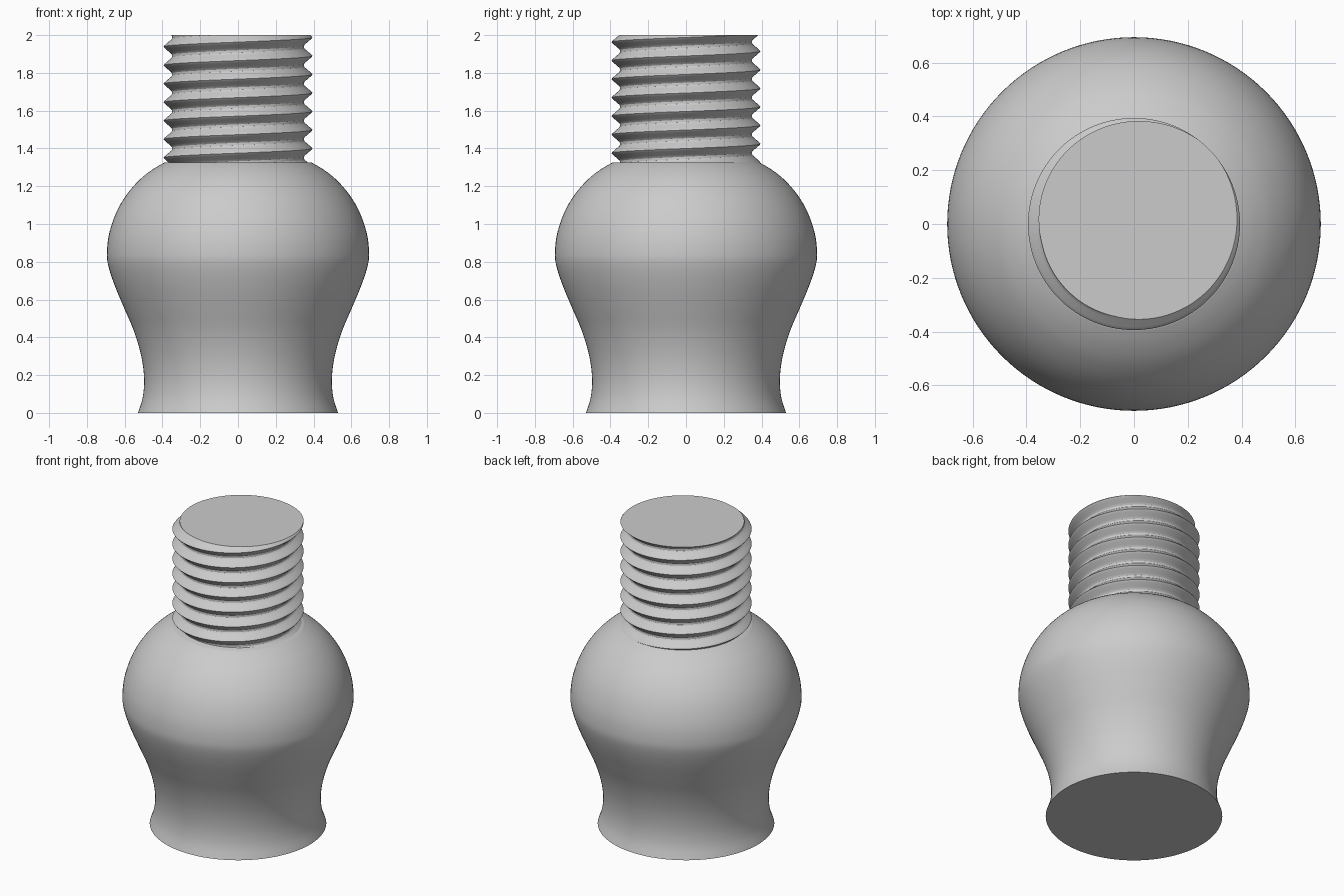
import bpy, bmesh
from math import sin, cos, pi, tau

cube = bpy.data.objects.get("Cube")
if cube:
    bpy.data.objects.remove(cube)

grey = bpy.data.materials.new("plain grey")
grey.use_nodes = True
colour = (0.6, 0.6, 0.6, 1)
grey.diffuse_color = colour
grey.node_tree.nodes["Principled BSDF"].inputs["Base Color"].default_value = colour

SEGMENTS = 128


def finish(bm, name, angle):
    """Weld, orient, link, colour and shade one part."""
    bmesh.ops.remove_doubles(bm, verts=bm.verts, dist=1e-5)
    bmesh.ops.recalc_face_normals(bm, faces=bm.faces)
    mesh = bpy.data.meshes.new(name)
    bm.to_mesh(mesh)
    bm.free()
    mesh.materials.append(grey)
    obj = bpy.data.objects.new(name, mesh)
    bpy.context.collection.objects.link(obj)
    bpy.ops.object.select_all(action="DESELECT")
    obj.select_set(True)
    bpy.context.view_layer.objects.active = obj
    bpy.ops.object.shade_smooth_by_angle(angle=angle)
    return obj


def skin(bm, rows):
    """Bridge rows of points and cap both ends."""
    rings = [[bm.verts.new(p) for p in row] for row in rows]
    for a, b in zip(rings, rings[1:]):
        for i in range(len(a) - 1):
            bm.faces.new((a[i], a[i + 1], b[i + 1], b[i]))
    for ring in (rings[0], rings[-1]):
        bm.faces.new(ring[:-1])


def smooth_path(points, steps):
    """Catmull-Rom curve through the profile points."""
    pts = [points[0]] + points + [points[-1]]
    path = []
    for a, b, c, d in zip(pts, pts[1:], pts[2:], pts[3:]):
        for s in range(steps):
            t = s / steps
            path.append([0.5 * (2 * q + (r - p) * t + (2 * p - 5 * q + 4 * r - s4) * t * t
                                + (3 * q - p - 3 * r + s4) * t ** 3)
                         for p, q, r, s4 in zip(a, b, c, d)])
    return path + [points[-1]]


# Turned body: flared foot, waist and round bulb
profile = [(0.53, 0), (0.505, 0.08), (0.497, 0.18), (0.512, 0.3), (0.55, 0.43),
           (0.605, 0.56), (0.655, 0.68), (0.687, 0.78), (0.694, 0.85), (0.682, 0.95),
           (0.645, 1.06), (0.59, 1.155), (0.52, 1.235), (0.45, 1.29), (0.39, 1.325)]
bm = bmesh.new()
skin(bm, [[(r * cos(tau * i / SEGMENTS), r * sin(tau * i / SEGMENTS), z)
           for i in range(SEGMENTS + 1)] for r, z in smooth_path(profile, 4)])
finish(bm, "bulb_body", 0.6)

# Screw neck: a right-handed V thread cut flat at the top
BOTTOM, TOP, PITCH = 1.315, 2.0, 0.098
ROOT, CREST, CREST_ANGLE = 0.35, 0.394, pi / 4
STEPS = 16


def thread_radius(angle, z):
    phase = ((z - TOP) / PITCH - (angle - CREST_ANGLE) / tau) % 1
    away = min(phase, 1 - phase) * 2
    return ROOT + (CREST - ROOT) * min(1, max(0, 1.06 - 1.3 * away))


rows = []
first = TOP + PITCH * CREST_ANGLE / -tau
turns = int((TOP - BOTTOM) / PITCH) + 3
for k in range(-turns * STEPS, 2 * STEPS + 1):
    row = []
    for i in range(SEGMENTS + 1):
        a = tau * i / SEGMENTS
        z = min(TOP, max(BOTTOM, first + PITCH * (k / STEPS + a / tau)))
        r = thread_radius(a, z)
        row.append((r * cos(a), r * sin(a), z))
    rows.append(row)
bm = bmesh.new()
skin(bm, rows)
finish(bm, "threaded_neck", 0.5)
